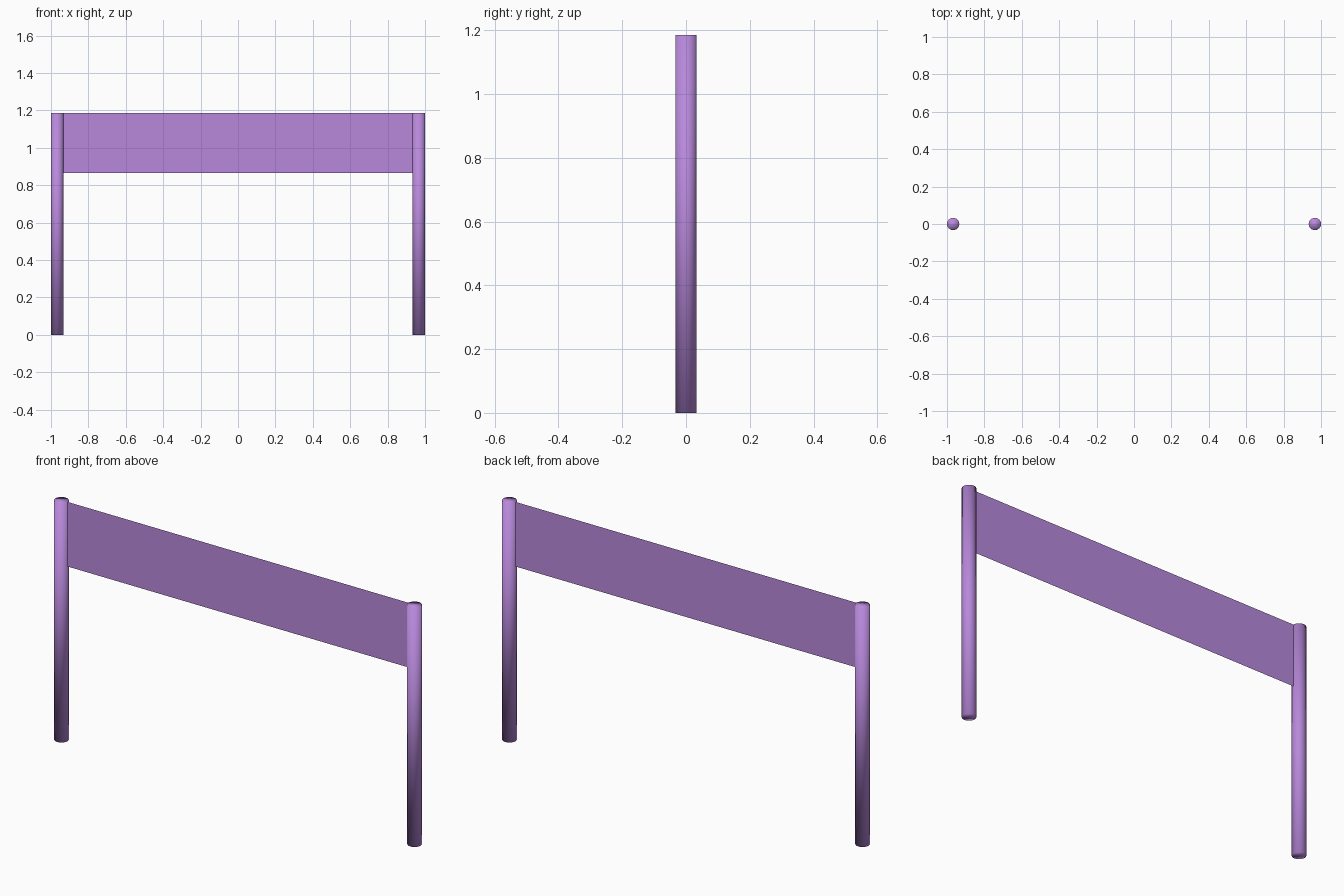
import bpy

if "Cube" in bpy.data.objects:
    bpy.data.objects.remove(bpy.data.objects["Cube"])

HEIGHT = 1.185
RADIUS = 0.033
POST_X = 1 - RADIUS
BANNER_BOTTOM = 0.865

purple = bpy.data.materials.new("purple")
purple.diffuse_color = (0.48, 0.25, 0.71, 1)
purple.use_nodes = True
purple.node_tree.nodes["Principled BSDF"].inputs["Base Color"].default_value = purple.diffuse_color

# Round posts, smooth shaded over the caps
for side, name in ((-1, "left_post"), (1, "right_post")):
    bpy.ops.mesh.primitive_cylinder_add(vertices=24, radius=RADIUS, depth=HEIGHT,
                                        location=(side * POST_X, 0, HEIGHT / 2))
    post = bpy.context.object
    post.name = name
    post.data.materials.append(purple)
    bpy.ops.object.shade_smooth()

# Thin flat banner stretched between the post centres
mesh = bpy.data.meshes.new("banner")
mesh.from_pydata([(-POST_X, 0, BANNER_BOTTOM), (POST_X, 0, BANNER_BOTTOM),
                  (POST_X, 0, HEIGHT), (-POST_X, 0, HEIGHT)], [], [(0, 1, 2, 3)])
mesh.materials.append(purple)
banner = bpy.data.objects.new("banner", mesh)
bpy.context.collection.objects.link(banner)
